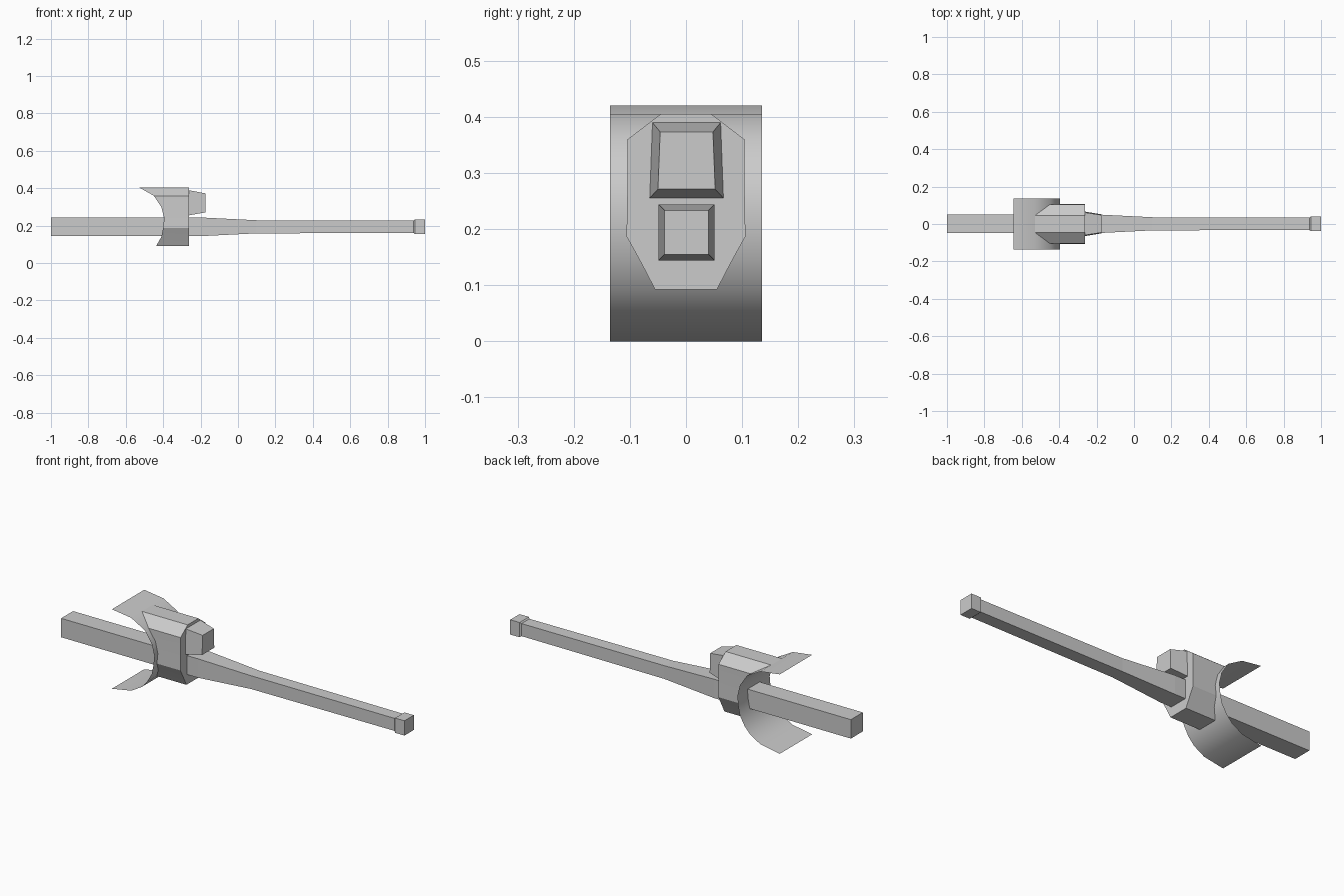
import bpy

if "Cube" in bpy.data.objects:
    bpy.data.objects.remove(bpy.data.objects["Cube"])

def make(name, verts, faces, smooth=None):
    me = bpy.data.meshes.new(name)
    me.from_pydata(verts, [], faces)
    ob = bpy.data.objects.new(name, me)
    bpy.context.collection.objects.link(ob)
    if smooth:
        bpy.ops.object.select_all(action='DESELECT')
        ob.select_set(True)
        bpy.context.view_layer.objects.active = ob
        bpy.ops.object.shade_smooth_by_angle(angle=smooth)
    return ob

def loft(name, rings, cap_start=True, cap_end=True, smooth=None):
    """Skin a list of equal-length closed rings running towards +x."""
    n = len(rings[0])
    verts = [p for r in rings for p in r]
    faces = []
    for i in range(len(rings) - 1):
        for j in range(n):
            k = (j + 1) % n
            faces.append((i*n + j, i*n + k, (i+1)*n + k, (i+1)*n + j)[::-1])
    if cap_start:
        faces.append(tuple(range(n))[::-1])
    if cap_end:
        faces.append(tuple(range((len(rings)-1)*n, len(rings)*n)))
    return make(name, verts, faces, smooth)

def rect(x, hy_low, hy_top, z0, z1, cy=0.001):
    return [(x, cy - hy_low, z0), (x, cy + hy_low, z0),
            (x, cy + hy_top, z1), (x, cy - hy_top, z1)]

# Curved shield profile (z, x), a single-sided sheet
PROFILE = [(0, -.643), (.02, -.53), (.055, -.47), (.092, -.437), (.14, -.41),
           (.187, -.4), (.24, -.395), (.3, -.41), (.36, -.45), (.405, -.53),
           (.42, -.643)]

def shield_x(z):
    for (z0, x0), (z1, x1) in zip(PROFILE, PROFILE[1:]):
        if z0 <= z <= z1:
            return x0 + (x1 - x0) * (z - z0) / (z1 - z0)

W = .135
sv = [(x, y, z) for z, x in PROFILE for y in (-W, W)]
sf = [(2*i, 2*i+1, 2*i+3, 2*i+2) for i in range(len(PROFILE) - 1)]
make("curved_shield", sv, sf, 0.6)

# Mantlet collar: faceted outline running from the shield to a flat front
half = [(.055, .092), (.08, .14), (.106, .187), (.105, .24), (.104, .3),
        (.104, .36), (.045, .405)]
outline = half + [(-y, z) for y, z in reversed(half)]
loft("mantlet", [[(shield_x(z), y, z) for y, z in outline],
                 [(-.263, y, z) for y, z in outline]],
     cap_start=False, smooth=0.45)

# Square tapered barrel
C = .194
tube = [(-1, .05), (-.2, .05), (.1, .035), (.955, .033)]
loft("barrel", [rect(x, h, h, C - h, C + h) for x, h in tube])

# Muzzle block
muzzle = [(.938, .033), (.945, .039), (1, .039)]
loft("muzzle", [rect(x, h, h, C - h, C + h) for x, h in muzzle])

# Tapered sight box on the mantlet face
loft("sight_box", [rect(-.265, .066, .061, .255, .39),
                   rect(-.175, .051, .047, .271, .373)])
